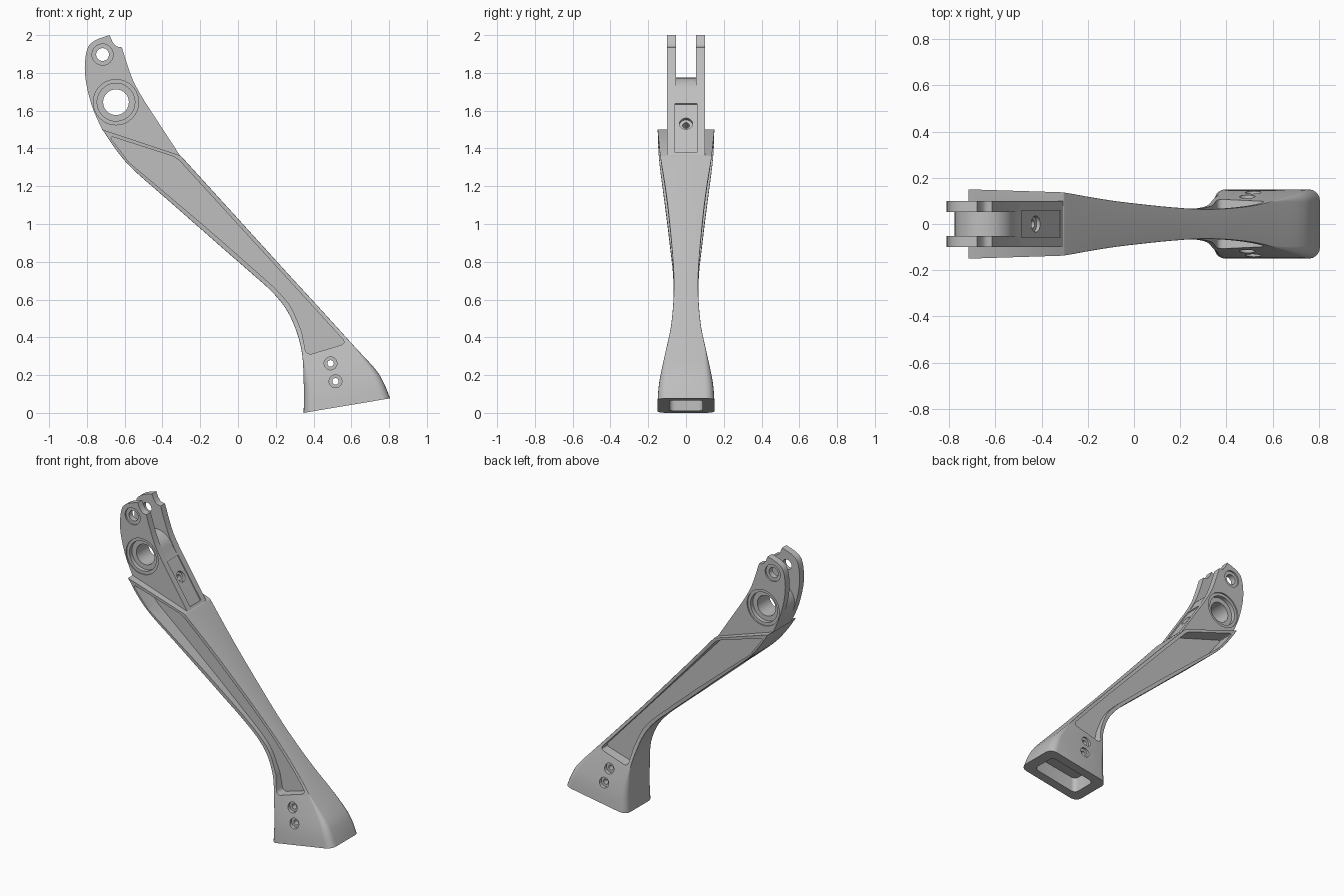
import bpy, bmesh, math
from mathutils import Vector, Matrix

default = bpy.data.objects.get("Cube")
if default:
    bpy.data.objects.remove(default, do_unlink=True)

GREY = (0.52, 0.52, 0.52, 1)
metal = bpy.data.materials.new("grey metal")
metal.use_nodes = True
metal.diffuse_color = GREY
metal.node_tree.nodes["Principled BSDF"].inputs["Base Color"].default_value = GREY


def smooth(points, steps=4):
    """Curve through points of any dimension."""
    pts = [Vector(p) for p in points]
    out = []
    for i in range(len(pts) - 1):
        b, c = pts[i], pts[i + 1]
        a = pts[i - 1] if i else b
        d = pts[i + 2] if i + 2 < len(pts) else c
        for k in range(steps):
            t = k / steps
            out.append(b + (c - a) * (t / 2) + (2 * a - 5 * b + 4 * c - d) * (t * t / 2)
                       + (3 * b - a - 3 * c + d) * (t ** 3 / 2))
    return out + [pts[-1]]


def finish(bm, name):
    bmesh.ops.recalc_face_normals(bm, faces=bm.faces)
    mesh = bpy.data.meshes.new(name)
    bm.to_mesh(mesh)
    bm.free()
    mesh.materials.append(metal)
    obj = bpy.data.objects.new(name, mesh)
    bpy.context.collection.objects.link(obj)
    return obj


def prism(name, outline, y0, y1, rounding=0):
    """Side outline (x, z) extruded across y."""
    bm = bmesh.new()
    face = bm.faces.new([bm.verts.new((p[0], y0, p[1])) for p in outline])
    ext = bmesh.ops.extrude_face_region(bm, geom=[face])
    moved = [v for v in ext["geom"] if isinstance(v, bmesh.types.BMVert)]
    bmesh.ops.translate(bm, verts=moved, vec=(0, y1 - y0, 0))
    bmesh.ops.recalc_face_normals(bm, faces=bm.faces)
    if rounding:
        corners = [e for e in bm.edges if abs(e.verts[0].co.y - e.verts[1].co.y) > 0.01
                   and e.calc_face_angle() > 0.5]
        bmesh.ops.bevel(bm, geom=corners, offset=rounding, segments=4, profile=0.5, affect='EDGES')
    return finish(bm, name)


def loft(name, stations):
    """Rounded rectangles: low x, low z, high x, high z, low half width, high half width, radius."""
    bm = bmesh.new()
    rings = []
    for lx, lz, hx, hz, wl, wh, r in stations:
        low, high, r = Vector((lx, 0, lz)), Vector((hx, 0, hz)), max(r, 0.003)
        length = (high - low).length
        ring = []
        for q, (su, sv) in enumerate([(1, 1), (0, 1), (0, -1), (1, -1)]):
            for k in range(6):
                a = math.radians(90 * q + 18 * k)
                t = (su * length + (1 - 2 * su) * r + r * math.cos(a)) / length
                half = wl + (wh - wl) * t
                p = low.lerp(high, t)
                p.y = sv * (half - r) + r * math.sin(a)
                ring.append(bm.verts.new(p))
        rings.append(ring)
    for a, b in zip(rings, rings[1:]):
        for i in range(len(a)):
            j = (i + 1) % len(a)
            bm.faces.new((a[i], a[j], b[j], b[i]))
    bm.faces.new(rings[0])
    bm.faces.new(rings[-1])
    return finish(bm, name)


def rod(center, radius, depth, axis=(0, 1, 0)):
    bm = bmesh.new()
    turn = Vector(axis).to_track_quat('Z', 'Y').to_matrix().to_4x4()
    bmesh.ops.create_cone(bm, cap_ends=True, segments=40, radius1=radius, radius2=radius,
                          depth=depth, matrix=Matrix.Translation(center) @ turn)
    return finish(bm, "cutter")


def bore(x, z, radius, inner=0):
    """Through hole, or a pair of counterbores reaching in to y = inner."""
    if not inner:
        return [rod((x, 0, z), radius, 1)]
    return [rod((x, s * (inner + 0.2), z), radius, 0.4) for s in (-1, 1)]


def cut(parts, cutters):
    for obj in parts:
        for c in cutters:
            mod = obj.modifiers.new("cut", 'BOOLEAN')
            mod.operation, mod.solver, mod.object = 'DIFFERENCE', 'EXACT', c
        bpy.context.view_layer.update()
        graph = bpy.context.evaluated_depsgraph_get()
        mesh = bpy.data.meshes.new_from_object(obj.evaluated_get(graph))
        obj.modifiers.clear()
        obj.data = mesh
    for c in cutters:
        bpy.data.objects.remove(c, do_unlink=True)


# Strut with flared foot and shoulder
strut = loft("strut", smooth([
    (.347, 0, .805, .077, .15, .15, .05),
    (.35, .09, .775, .152, .144, .144, .045),
    (.347, .177, .73, .228, .132, .13, .035),
    (.341, .30, .616, .352, .108, .102, .006),
    (.315, .415, .52, .458, .08, .08, .003),
    (.262, .537, .40, .59, .067, .067, .003),
    (.183, .638, .28, .72, .065, .065, .003),
    (.06, .749, .16, .852, .07, .073, .003),
    (-.07, .862, .05, .973, .083, .084, .003),
    (-.204, .98, -.07, 1.105, .097, .098, .003),
    (-.40, 1.152, -.18, 1.226, .119, .115, .003),
    (-.565, 1.298, -.24, 1.292, .138, .126, .003),
    (-.652, 1.402, -.28, 1.336, .147, .133, .003),
    (-.717, 1.50, -.304, 1.362, .15, .137, .003)]))

# Side panels, foot socket and foot bolt holes
panel = [(-.685, 1.468), (-.325, 1.352), (.575, .368), (.362, .304)]
panel += smooth([(.337, .43), (.28, .56), (.2, .655), (.075, .768), (-.19, 1.0), (-.575, 1.325)])
cutters = [prism("cutter", panel, s * .035, s * .3, .03) for s in (-1, 1)]
cutters.append(loft("cutter", [(.41, -.05, .74, 0, .088, .088, .03),
                               (.41, .11, .74, .16, .088, .088, .03)]))
for x, z, inner in ((.49, .262, .1), (.516, .167, .118)):
    cutters += bore(x, z, .017) + bore(x, z, .034, inner)
cut([strut], cutters)

# Forked head: two cheeks around a rounded core
rear = smooth([(-.717, 1.495), (-.775, 1.63), (-.81, 1.79), (-.80, 1.92), (-.76, 1.97), (-.68, 2)])
notch = smooth([(-.665, 1.965), (-.645, 1.942), (-.615, 1.935)])
front = smooth([(-.595, 1.87), (-.553, 1.754), (-.495, 1.65)]) + [Vector((-.304, 1.358))]
cheeks = [prism(n, rear + notch + front, s * .053, s * .1)
          for n, s in (("left_cheek", 1), ("right_cheek", -1))]
arc = [(-.646 + .13 * math.cos(math.radians(a)), 1.645 + .13 * math.sin(math.radians(a)))
       for a in range(180, 10, -10)]
core = prism("head_core", [p for p in rear if p[1] < 1.62] + arc
             + [p for p in front if p[1] < 1.66], -.053, .053)

# Pivot holes
cutters = bore(-.646, 1.645, .068) + bore(-.646, 1.645, .1, .065) + bore(-.646, 1.645, .12, .092)
cutters += bore(-.717, 1.897, .034) + bore(-.717, 1.897, .056, .09)

# Shallow pocket and stepped screw hole on the upper face
along = Vector((.547, 0, -.837))
normal = Vector((.837, 0, .547))
middle = Vector((-.402, 0, 1.508))
ends = [middle + along * a + normal * n for a, n in ((-.155, -.007), (.155, -.007), (.155, .05), (-.155, .05))]
cutters.append(prism("cutter", [(p.x, p.z) for p in ends], -.058, .058))
screw = Vector((-.415, 0, 1.538))
cutters += [rod(screw, .035, .06, normal), rod(screw, .018, .2, normal)]
cut(cheeks + [core], cutters)

# Smooth shading with sharp edges kept
for obj in [strut, core] + cheeks:
    bpy.ops.object.select_all(action='DESELECT')
    obj.select_set(True)
    bpy.context.view_layer.objects.active = obj
    bpy.ops.object.shade_smooth_by_angle(angle=math.radians(30))
